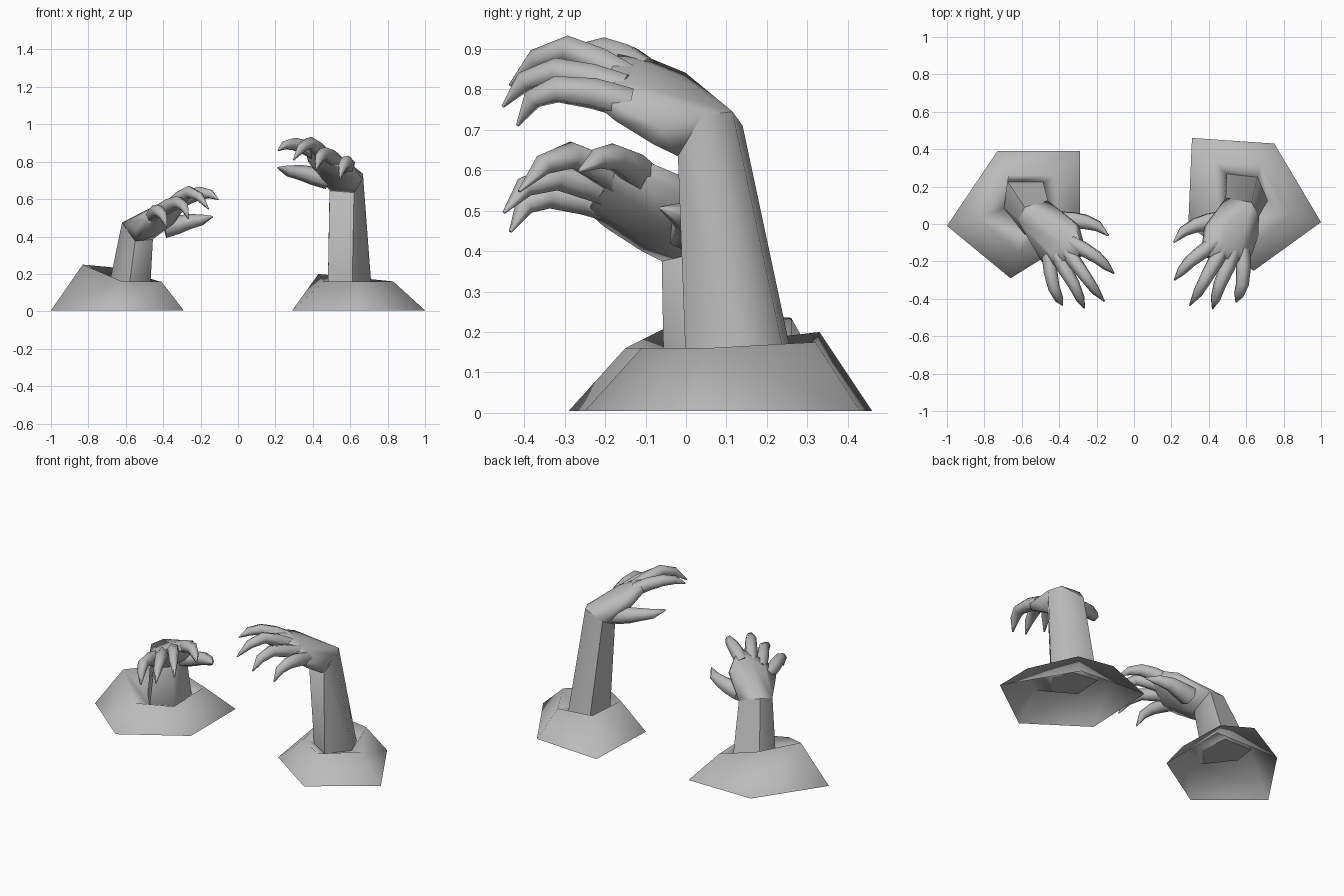
import bpy, bmesh, math
from mathutils import Vector, Matrix

cube = bpy.data.objects.get("Cube")
if cube:
    bpy.data.objects.remove(cube)

grey = bpy.data.materials.new("plain_grey")
grey.use_nodes = True
colour = (0.5, 0.5, 0.5, 1)
grey.diffuse_color = colour
grey.node_tree.nodes["Principled BSDF"].inputs["Base Color"].default_value = colour


def finish(bm, name, angle):
    bmesh.ops.recalc_face_normals(bm, faces=bm.faces)
    mesh = bpy.data.meshes.new(name)
    bm.to_mesh(mesh)
    bm.free()
    mesh.materials.append(grey)
    mesh.polygons.foreach_set("use_smooth", [True] * len(mesh.polygons))
    mesh.set_sharp_from_angle(angle=math.radians(angle))
    obj = bpy.data.objects.new(name, mesh)
    bpy.context.collection.objects.link(obj)


def loft(name, rings, angle, cap=False):
    bm = bmesh.new()
    loops = [[bm.verts.new(p) for p in ring] for ring in rings]
    n = len(loops[0])
    for a, b in zip(loops, loops[1:]):
        for i in range(n):
            j = (i + 1) % n
            bm.faces.new((a[i], a[j], b[j], b[i]))
    if cap:
        bm.faces.new(loops[0])
        bm.faces.new(loops[-1])
    finish(bm, name, angle)


def oval(centre, across, up, wide, thick, n=8):
    ts = [math.tau * (i + 0.5) / n for i in range(n)]
    return [Vector(centre) + across * wide * math.cos(t) + up * thick * math.sin(t) for t in ts]


def finger(name, path, radii, place):
    # Tapering six-sided tube that ends in a narrow claw
    pts = [Vector(p) for p in path]
    rings = []
    for i, (p, r) in enumerate(zip(pts, radii)):
        along = (pts[min(i + 1, len(pts) - 1)] - pts[max(i - 1, 0)]).normalized()
        across = along.cross(Vector((0.3, 0, 1))).normalized()
        up = across.cross(along)
        rings.append([place(q) for q in oval(p, across, up, r, r * 0.95, 6)])
    loft(name, rings, 70, True)


# Left hand layout; the right hand is its turned, lowered mirror
fingers = {
    "index_finger": [(0.43, -0.10, 0.84), (0.365, -0.15, 0.875), (0.30, -0.20, 0.895),
                     (0.255, -0.25, 0.89), (0.215, -0.30, 0.86)],
    "middle_finger": [(0.47, -0.14, 0.825), (0.43, -0.21, 0.865), (0.385, -0.29, 0.90),
                      (0.34, -0.37, 0.875), (0.298, -0.435, 0.81)],
    "ring_finger": [(0.53, -0.15, 0.80), (0.50, -0.23, 0.825), (0.46, -0.32, 0.845),
                    (0.435, -0.40, 0.82), (0.42, -0.453, 0.757)],
    "little_finger": [(0.58, -0.14, 0.765), (0.585, -0.23, 0.79), (0.58, -0.32, 0.8),
                      (0.56, -0.38, 0.775), (0.546, -0.417, 0.71)],
    "thumb": [(0.48, 0.02, 0.71), (0.40, 0.01, 0.725), (0.335, -0.005, 0.742),
              (0.265, -0.04, 0.752), (0.213, -0.098, 0.768)],
}


def place_left(p):
    return Vector(p)


def place_right(p):
    turn = Matrix(((0.89, -0.16, 0), (0.16, 1, 0), (0, 0, 1)))
    return turn @ Vector((-p[0], p[1], p[2])) + Vector((0.037, 0.07, -0.262))


def hand(side, place, foot, wrist):
    # Forearm: five-sided, rising from the pit in the mound
    loft(side + "_forearm", [[(x, y, 0.11) for x, y in foot], wrist], 65, True)

    # Palm: skin around the wrist, the middle of the hand and the knuckles
    across = Vector((-0.87, 0.2, 0.45)).normalized()
    along = Vector((-0.3, -0.8, 0.52))
    up = along.cross(across).normalized()
    points = [Vector(p) for p in wrist]
    for centre, wide, thick in (((0.52, -0.04, 0.752), 0.165, 0.066),
                                ((0.497, -0.14, 0.803), 0.155, 0.052),
                                ((0.485, -0.195, 0.826), 0.13, 0.032)):
        points += [place(p) for p in oval(centre, across, up, wide, thick)]
    bm = bmesh.new()
    for p in points:
        bm.verts.new(p)
    hull = bmesh.ops.convex_hull(bm, input=bm.verts)
    inner = {v for v in hull["geom_interior"] + hull["geom_unused"]
             if isinstance(v, bmesh.types.BMVert)}
    bmesh.ops.delete(bm, geom=list(inner), context="VERTS")
    finish(bm, side + "_palm", 70)

    for part, path in fingers.items():
        radii = (0.06, 0.052, 0.043, 0.031, 0.005) if part == "thumb" else \
                (0.042, 0.042, 0.036, 0.027, 0.004)
        finger(side + "_" + part, path, radii, place)


def mound(side, base, rim, foot):
    # Earth mound: open underneath, sloping up to a rim and down into a pit
    loft(side + "_mound", [[(x, y, 0.005) for x, y in base], rim,
                           [(x, y, 0.11) for x, y in foot]], 180)


left_foot = [(0.495, 0.268), (0.66, 0.25), (0.715, 0.125), (0.61, 0.0), (0.48, 0.08)]
left_wrist = [(0.49, 0.14, 0.71), (0.63, 0.115, 0.745), (0.668, 0.04, 0.735),
              (0.62, -0.02, 0.635), (0.49, 0.015, 0.645)]
right_foot = [(-0.485, 0.225), (-0.675, 0.225), (-0.695, 0.085), (-0.585, -0.055), (-0.47, 0.035)]
right_wrist = [(-0.46, 0.125, 0.455), (-0.585, 0.09, 0.488), (-0.62, 0.015, 0.475),
               (-0.55, -0.06, 0.375), (-0.455, -0.015, 0.385)]
hand("left", place_left, left_foot, left_wrist)
hand("right", place_right, right_foot, right_wrist)
mound("left", [(0.31, 0.46), (0.75, 0.43), (1.0, 0.01), (0.64, -0.25), (0.29, -0.01)],
      [(0.43, 0.33, 0.2), (0.68, 0.32, 0.175), (0.83, 0.05, 0.16),
       (0.64, -0.11, 0.16), (0.46, 0.0, 0.16)], left_foot)
mound("right", [(-0.29, 0.39), (-0.73, 0.39), (-1.0, -0.01), (-0.66, -0.29), (-0.29, -0.06)],
      [(-0.42, 0.26, 0.16), (-0.67, 0.26, 0.235), (-0.83, 0.03, 0.25),
       (-0.62, -0.15, 0.16), (-0.41, -0.06, 0.16)], right_foot)
